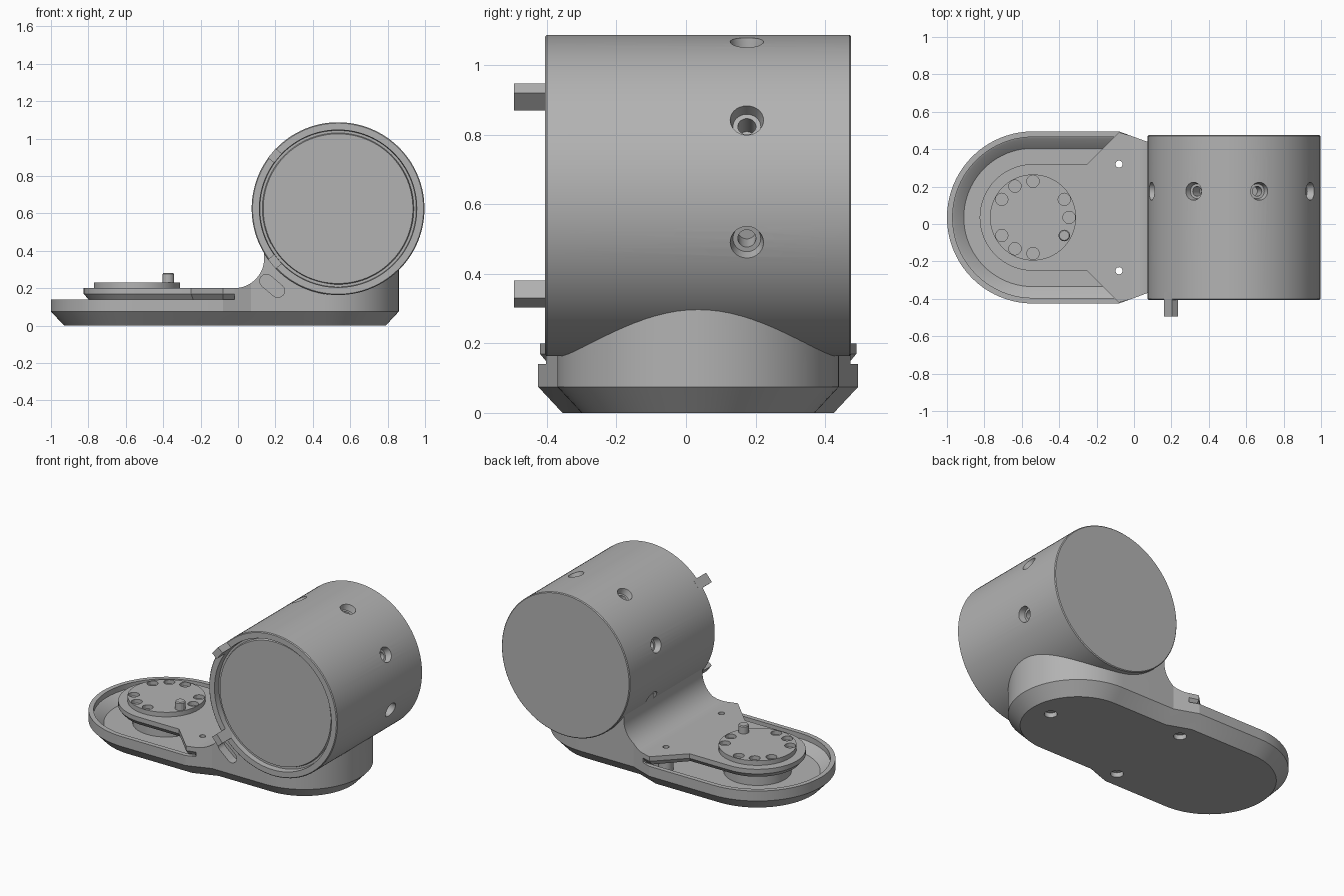
import bpy, bmesh, math
from mathutils import Vector, Matrix

if "Cube" in bpy.data.objects:
    bpy.data.objects.remove(bpy.data.objects["Cube"], do_unlink=True)

grey = bpy.data.materials.new("machined grey")
grey.use_nodes = True
COL = (0.45, 0.45, 0.45, 1)
grey.diffuse_color = COL
grey.node_tree.nodes["Principled BSDF"].inputs["Base Color"].default_value = COL

CY = 0.035                       # centre line of the base
HUB_X = -0.54                    # turntable centre
DRUM = Vector((0.535, 0, 0.625))  # drum axis
R = 0.462                        # drum radius


def loft(name, rings):
    """Skin a stack of equal-length rings and cap both ends."""
    bm = bmesh.new()
    rows = [[bm.verts.new(p) for p in ring] for ring in rings]
    n = len(rows[0])
    for a, b in zip(rows, rows[1:]):
        for i in range(n):
            j = (i + 1) % n
            bm.faces.new((a[i], a[j], b[j], b[i]))
    bm.faces.new(rows[0])
    bm.faces.new(rows[-1])
    bmesh.ops.recalc_face_normals(bm, faces=bm.faces)
    me = bpy.data.meshes.new(name)
    bm.to_mesh(me)
    bm.free()
    me.materials.append(grey)
    ob = bpy.data.objects.new(name, me)
    bpy.context.collection.objects.link(ob)
    return ob


def arc(cx, cy, r, a0, a1, n):
    return [(cx + r * math.cos(math.radians(a0 + (a1 - a0) * i / n)),
             cy + r * math.sin(math.radians(a0 + (a1 - a0) * i / n))) for i in range(n + 1)]


def at_z(pts, z):
    return [(x, y, z) for x, y in pts]


def turned(name, profile, matrix, seg=32):
    """Turned part from (radius, height) pairs along local z."""
    ob = loft(name, [at_z(arc(0, 0, r, 0, 360, seg)[:-1], z) for r, z in profile])
    ob.data.transform(matrix)
    return ob


def box(name, size, matrix):
    x, y, z = (s / 2 for s in size)
    sq = [(-x, -y), (x, -y), (x, y), (-x, y)]
    ob = loft(name, [at_z(sq, -z), at_z(sq, z)])
    ob.data.transform(matrix)
    return ob


def boolean(ob, cutters, op='DIFFERENCE'):
    """Apply cutters, then remove them."""
    for c in cutters:
        c.hide_render = True
        m = ob.modifiers.new("cut", 'BOOLEAN')
        m.operation, m.object, m.solver = op, c, 'EXACT'
    bpy.context.view_layer.update()
    deps = bpy.context.evaluated_depsgraph_get()
    me = bpy.data.meshes.new_from_object(ob.evaluated_get(deps))
    ob.modifiers.clear()
    ob.data = me
    for c in cutters:
        bpy.data.objects.remove(c, do_unlink=True)


def place(x, y, z=0):
    return Matrix.Translation((x, y, z))


def radial(deg, r, y):
    """Frame at a polar position on the drum: local x radial, local y tangential, local z along -y."""
    a = math.radians(deg)
    rad = Vector((math.cos(a), 0, math.sin(a)))
    axis = Vector((0, -1, 0))
    m = Matrix((rad, axis.cross(rad), axis)).transposed().to_4x4()
    m.translation = DRUM + rad * r + Vector((0, y, 0))
    return m


def outline(d):
    """Base outline shrunk by d."""
    w, n = 0.46 - d, 0.405 - d
    return (arc(HUB_X, CY, w, 90, 270, 40) + [(-0.08, CY - w), (0.07, CY - n)]
            + arc(0.455, CY, n, -90, 90, 40) + [(0.07, CY + n), (-0.08, CY + w)])


def pocket(r, end):
    return arc(HUB_X, CY, r, 90, 270, 40) + [(end, CY - r), (end, CY + r)]


POSTS = [(-0.08, 0.32), (-0.08, -0.25)]


def screw_cutters():
    return [turned("screw_cutter", [(0.019, -0.1), (0.019, 0.4)], place(x, y), 20) for x, y in POSTS]


# Base tray with chamfered underside, open pocket and screw recesses
base = loft("base_tray", [at_z(outline(0.07), 0), at_z(outline(0), 0.075), at_z(outline(0), 0.14)])
cuts = [loft("pocket_cutter", [at_z(pocket(0.37, -0.05), 0.055), at_z(pocket(0.42, -0.03), 0.1),
                               at_z(pocket(0.43, -0.03), 0.105), at_z(pocket(0.43, -0.03), 0.25)])]
cuts += [turned("recess_cutter", [(0.038, -0.05), (0.038, 0.03)], place(x, y), 24)
         for x, y in POSTS + [(0.66, CY)]]
boolean(base, cuts + screw_cutters())

# Deck plate: round end, straight arm and flared shoulders, chamfered below
def deck_outline(d):
    half = [(-0.25 + d * 0.4, 0.285 - d), (-0.08, 0.455 - d), (-0.02, 0.438 - d)]
    return (arc(HUB_X, CY, 0.285 - d, 90, 270, 40) + [(x, CY - y) for x, y in half]
            + [(x, CY + y) for x, y in reversed(half)])


deck = loft("deck_plate", [at_z(deck_outline(0.025), 0.14), at_z(deck_outline(0), 0.17),
                           at_z(deck_outline(0), 0.2)])
boolean(deck, screw_cutters())
for i, (x, y) in enumerate(POSTS):
    post = turned(f"deck_post_{i + 1}", [(0.045, 0.05), (0.045, 0.145)], place(x, y))
    boolean(post, [turned("screw_cutter", [(0.019, 0), (0.019, 0.3)], place(x, y), 20)])
turned("turntable_support", [(0.2, 0.05), (0.2, 0.145)], place(HUB_X, CY), 48)

# Turntable disc with a ring of holes and one drive pin
disc = turned("turntable_disc", [(0.23, 0.195), (0.23, 0.23)], place(HUB_X, CY), 64)


def on_disc(deg):
    a = math.radians(deg)
    return place(HUB_X + 0.193 * math.cos(a), CY + 0.193 * math.sin(a))


boolean(disc, [turned("hole_cutter", [(0.033, 0.205), (0.033, 0.3)], on_disc(a), 20)
               for a in (0, 30, 90, 120, 150, 210, 240, 270)])
turned("drive_pin", [(0.031, 0.2), (0.031, 0.275), (0.026, 0.281)], on_disc(330), 16)

# Neck: side profile with a concave fillet, trimmed to the base outline
side = [(-0.02, 0.14)] + arc(-0.02, 0.36, 0.16, -90, 0, 20) + [(0.14, 0.42), (0.535, 0.6),
                                                              (0.9, 0.4), (0.9, 0.14)]
neck = loft("neck", [[(x, y, z) for x, z in side] for y in (-0.6, 0.6)])
boolean(neck, [loft("neck_trim", [at_z(outline(0), 0.05), at_z(outline(0), 0.8)])], 'INTERSECT')
# Rounded relief slot in the front wall of the neck
slot = [(x, y + s * 0.04) for s, a in ((1, 0), (-1, 180))
        for x, y in arc(0, 0, 0.036, a, a + 180, 10)]
cutter = loft("slot_cutter", [at_z(slot, -0.06), at_z(slot, 0.1)])
cutter.data.transform(radial(229.5, 0.543, -0.37))
boolean(neck, [cutter])

# Drum with a recessed front face, thin edge bevels and eight countersunk bores
along_y = Matrix.Translation(DRUM) @ Matrix.Rotation(math.radians(-90), 4, 'X')
drum = turned("drum", [(0.40, -0.38), (0.405, -0.365), (0.418, -0.365), (0.421, -0.405),
                       (R - 0.005, -0.405), (R, -0.4), (R, 0.47), (R - 0.005, 0.475)], along_y, 112)
bores = []
for k in range(8):
    frame = radial(28 + 45 * k, 0, 0.175) @ Matrix.Rotation(math.radians(90), 4, 'Y')
    bores.append(turned("bore_cutter", [(0.026, R - 0.12), (0.026, R - 0.04), (0.04, R - 0.04),
                                        (0.048, R), (0.051, R + 0.02)], frame, 28))
boolean(drum, bores)

# Locating lugs on the front rim
for name, a in (("upper_lug", 140), ("lower_lug", 220)):
    box(name, (0.043, 0.065, 0.13), radial(a, 0.4405, -0.43))

# Smooth curved walls, keep machined edges crisp
bpy.ops.object.select_all(action='DESELECT')
for ob in bpy.context.scene.objects:
    if ob.type == 'MESH':
        ob.select_set(True)
        bpy.context.view_layer.objects.active = ob
bpy.ops.object.shade_smooth_by_angle(angle=math.radians(18))
